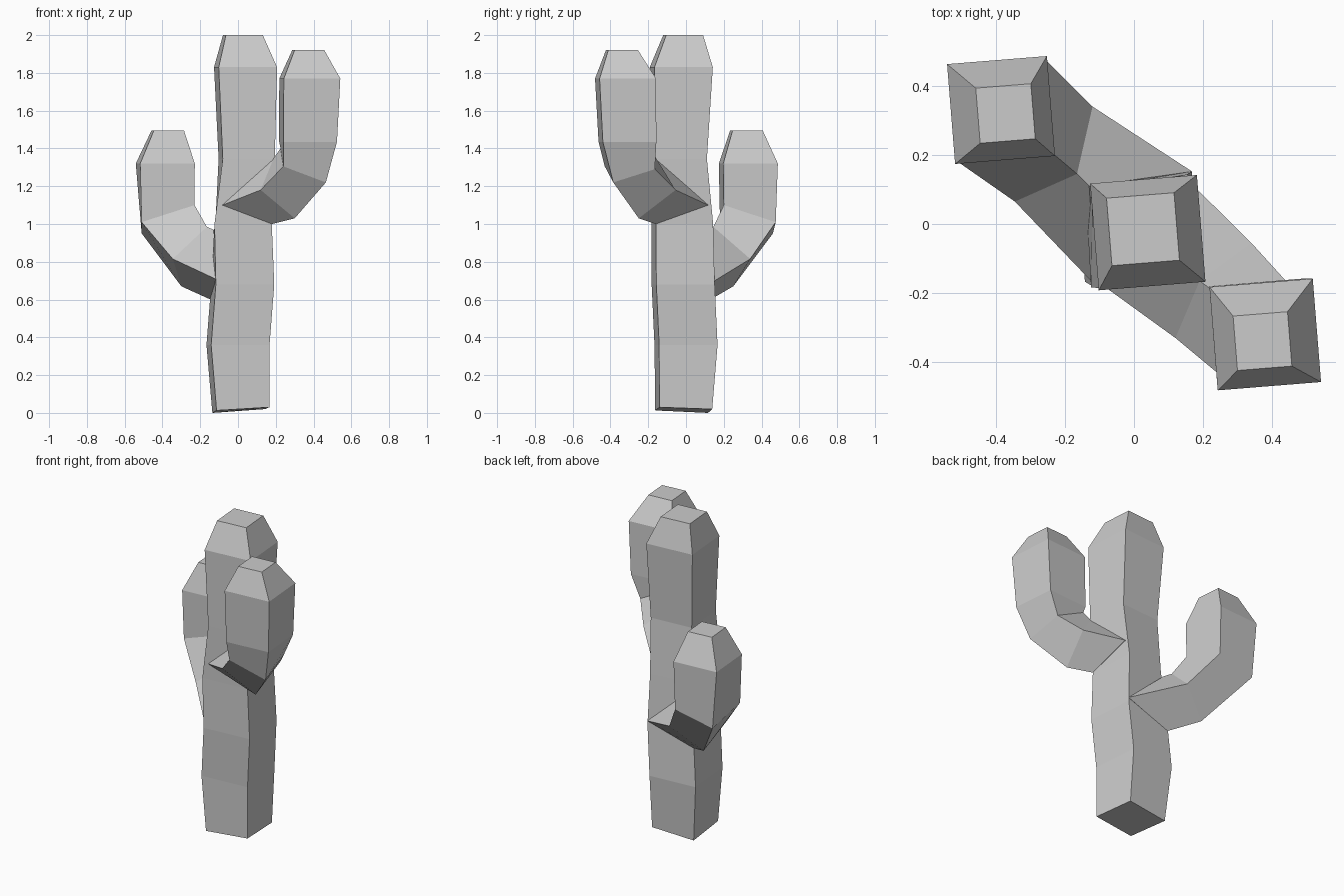
import bpy, bmesh, math

TURN = math.radians(4.6)


def ring(cx, cy, z, h):
    """Turned square section: front-left, front-right, back-right, back-left."""
    c, s = math.cos(TURN), math.sin(TURN)
    return [(cx + h * (a * c - b * s), cy + h * (a * s + b * c), z)
            for a, b in ((-1, -1), (1, -1), (1, 1), (-1, 1))]


def skin(name, rings, base_split=None):
    """Join four-sided sections into a closed, flat-shaded body."""
    bm = bmesh.new()
    loops = [[bm.verts.new(p) for p in r] for r in rings]
    for lo, hi in zip(loops, loops[1:]):
        for i in range(4):
            j = (i + 1) % 4
            bm.faces.new((lo[i], lo[j], hi[j], hi[i]))
    bm.faces.new(loops[-1])
    a, b, c, d = loops[0]
    if base_split:                     # folded base, hidden in the trunk
        bm.faces.new((a, c, b))
        bm.faces.new((a, d, c))
    else:
        bm.faces.new((d, c, b, a))
    bmesh.ops.recalc_face_normals(bm, faces=bm.faces)
    mesh = bpy.data.meshes.new(name)
    bm.to_mesh(mesh)
    bm.free()
    obj = bpy.data.objects.new(name, mesh)
    bpy.context.collection.objects.link(obj)
    return obj


# Trunk: slightly wavering column with a tilted foot and tapered crown
foot = [(x, y, z) for (x, y, _), z in
        zip(ring(0.015, -0.012, 0, 0.14), (0.013, 0.03, 0.02, 0.0))]
waist = ring(0.015, -0.02, 1.0, 0.152)
waist[3] = (-0.12, 0.10, 1.0)
skin("trunk", [
    foot,
    ring(0.0, 0.0, 0.36, 0.155),
    ring(0.025, -0.015, 0.68, 0.155),
    waist,
    ring(0.046, -0.038, 1.345, 0.138),
    ring(0.04, -0.025, 1.83, 0.155),
    ring(0.026, -0.015, 2.0, 0.098),
])

# High arm: leaves the front-right trunk edge and bends upright
skin("high_arm", [
    [(-0.083, -0.183, 1.10), (0.18, -0.16, 1.0),
     (0.165, 0.118, 1.10), (0.185, -0.162, 1.342)],
    [(0.12, -0.33, 1.18), (0.30, -0.25, 1.03),
     (0.34, -0.055, 1.18), (0.19, -0.165, 1.35)],
    [(0.24, -0.43, 1.305), (0.465, -0.385, 1.22),
     (0.44, -0.165, 1.29), (0.225, -0.19, 1.40)],
    ring(0.371, -0.31, 1.435, 0.142),
    ring(0.38, -0.32, 1.77, 0.15),
    ring(0.372, -0.339, 1.92, 0.079),
], True)

# Low arm: leaves the back-left trunk edge
skin("low_arm", [
    [(-0.11, -0.18, 0.705), (-0.13, 0.11, 0.97),
     (0.168, 0.152, 0.70), (-0.145, 0.13, 0.60)],
    [(-0.345, 0.065, 0.815), (-0.165, 0.145, 0.985),
     (-0.12, 0.34, 0.815), (-0.30, 0.25, 0.67)],
    [(-0.51, 0.18, 1.01), (-0.23, 0.20, 1.10),
     (-0.255, 0.475, 1.01), (-0.51, 0.46, 0.95)],
    ring(-0.385, 0.33, 1.32, 0.145),
    ring(-0.372, 0.32, 1.495, 0.08),
], True)
